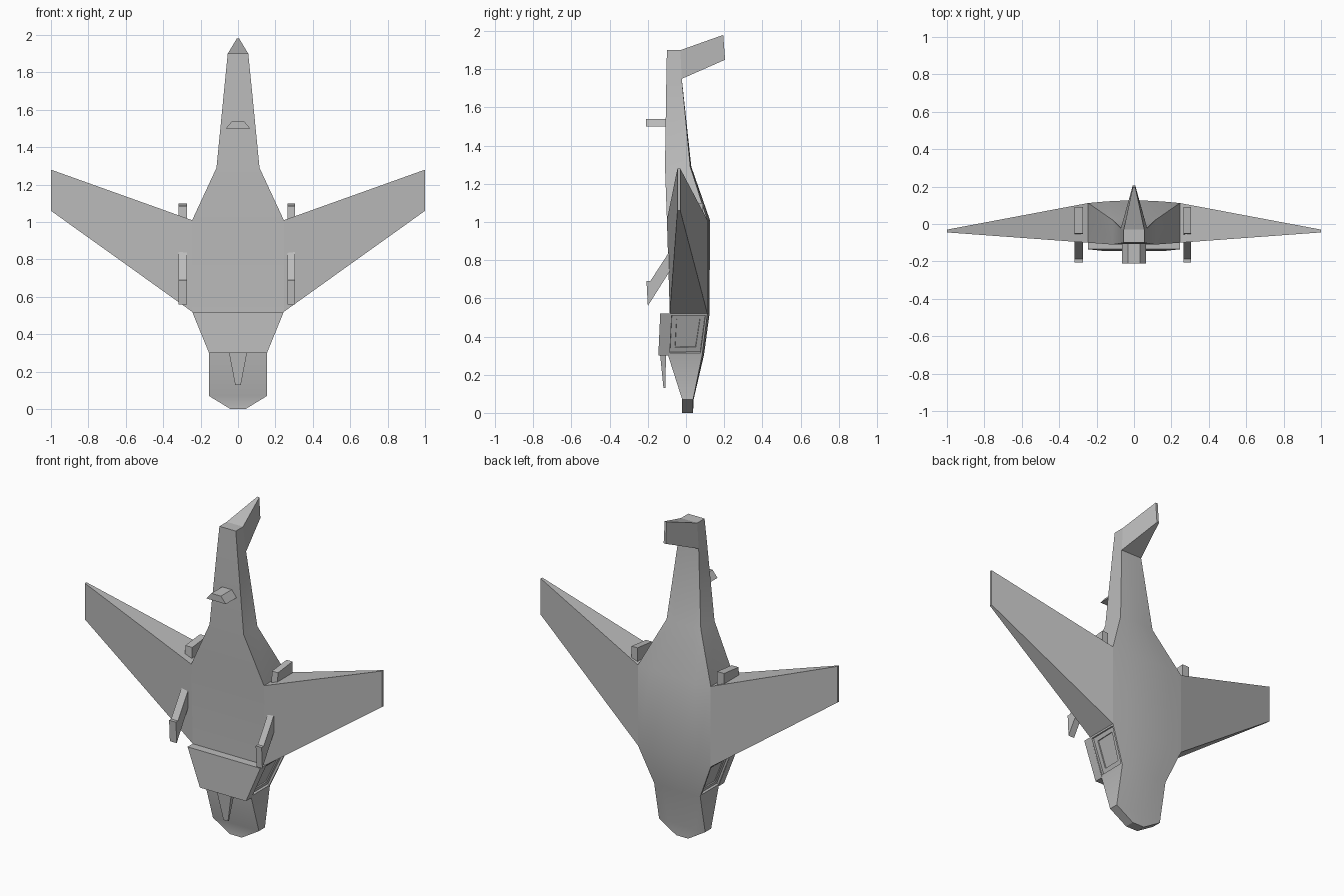
import bpy, bmesh, math

if "Cube" in bpy.data.objects:
    bpy.data.objects.remove(bpy.data.objects["Cube"])

grey = bpy.data.materials.new("plain_grey")
grey.use_nodes = True
grey.diffuse_color = (0.5, 0.5, 0.5, 1)
grey.node_tree.nodes["Principled BSDF"].inputs["Base Color"].default_value = (0.5, 0.5, 0.5, 1)


def loft(name, rings, detail=None, smooth=False):
    """Skin a closed solid through rings of equal point count."""
    bm = bmesh.new()
    loops = [[bm.verts.new(p) for p in ring] for ring in rings]
    n = len(loops[0])
    for a, b in zip(loops, loops[1:]):
        for i in range(n):
            j = (i + 1) % n
            bm.faces.new((a[i], a[j], b[j], b[i]))
    bm.faces.new(loops[0])
    bm.faces.new(loops[-1])
    bmesh.ops.recalc_face_normals(bm, faces=bm.faces)
    if detail:
        detail(bm)
    mesh = bpy.data.meshes.new(name)
    bm.to_mesh(mesh)
    bm.free()
    mesh.materials.append(grey)
    obj = bpy.data.objects.new(name, mesh)
    bpy.context.collection.objects.link(obj)
    if smooth:
        bpy.ops.object.select_all(action='DESELECT')
        bpy.context.view_layer.objects.active = obj
        obj.select_set(True)
        bpy.ops.object.shade_smooth_by_angle(angle=math.radians(28))
    return obj


def side_prism(name, x, width, profile):
    """Extrude a (y, z) profile across x."""
    return loft(name, [[(x + d, y, z) for y, z in profile] for d in (-width / 2, width / 2)])


def section(z, w, front, back, bow):
    """Flat front, gently arched back."""
    arch = [(w * t, back + bow * (1 - t * t), z) for t in (1, 0.6, 0.2, -0.2, -0.6, -1)]
    return [(-w, front, z), (w, front, z)] + arch


def sunken_panels(bm):
    """Two nested recesses on each flank of the forward fuselage."""
    flank = [f for f in bm.faces if 0.32 < f.calc_center_median().z < 0.5
             and abs(f.normal.x) > 0.7]
    for rim, depth in ((0.014, -0.012), (0.035, -0.006)):
        bmesh.ops.inset_individual(bm, faces=flank, thickness=rim)
        bmesh.ops.inset_individual(bm, faces=flank, thickness=0.002, depth=depth)


# Fuselage, from nose to tail: height, half width, front, back, arch
stations = [
    (0.0, 0.04, -0.02, 0.037, 0.0),
    (0.07, 0.155, -0.02, 0.037, 0.003),
    (0.305, 0.155, -0.095, 0.085, 0.01),
    (0.52, 0.245, -0.085, 0.112, 0.012),
    (1.01, 0.245, -0.10, 0.112, 0.014),
    (1.29, 0.115, -0.11, 0.022, 0.006),
    (1.75, 0.07, -0.103, -0.022, 0.0),
    (1.90, 0.055, -0.10, -0.03, 0.0),
]
loft("fuselage", [section(*s) for s in stations], sunken_panels, True)

# Tail fin, tapering to a thin edge
loft("tail_fin", [
    [(-0.07, -0.022, 1.75), (0.07, -0.022, 1.75), (0.055, -0.03, 1.9), (-0.055, -0.03, 1.9)],
    [(-0.007, 0.205, 1.85), (0.007, 0.205, 1.85), (0.007, 0.195, 1.98), (-0.007, 0.195, 1.98)],
])

# Wings, with thick roots and thin tips
for side, s in (("left", 1), ("right", -1)):
    root = [(-0.085, 0.52), (0.112, 0.52), (0.112, 1.01), (-0.10, 1.01)]
    tip = [(-0.045, 1.06), (-0.03, 1.06), (-0.03, 1.28), (-0.045, 1.28)]
    loft(side + "_wing", [[(s * 0.245, y, z) for y, z in root],
                          [(s * 1.0, y, z) for y, z in tip]])

# Pylons below each wing and their ends behind the trailing edge
for side, x, w in (("left", 0.284, 0.04), ("right", -0.296, 0.046)):
    side_prism(side + "_pylon", x, w, [
        (-0.2, 0.56), (-0.207, 0.69), (-0.187, 0.69), (-0.09, 0.84), (-0.06, 0.8), (-0.08, 0.75)])
    side_prism(side + "_pylon_end", x, w, [
        (-0.06, 0.95), (-0.05, 1.085), (0.09, 1.1), (0.09, 0.95)])

# Belly plate and its forward prong
loft("belly_plate", [
    [(-0.155, -0.145, 0.3), (0.155, -0.145, 0.3), (0.155, -0.09, 0.3), (-0.155, -0.09, 0.3)],
    [(-0.245, -0.135, 0.52), (0.245, -0.135, 0.52), (0.245, -0.08, 0.52), (-0.245, -0.08, 0.52)],
])
loft("forward_prong", [
    [(-0.015, -0.118, 0.13), (0.015, -0.118, 0.13), (0.015, -0.108, 0.13), (-0.015, -0.108, 0.13)],
    [(-0.048, -0.135, 0.3), (0.048, -0.135, 0.3), (0.048, -0.105, 0.3), (-0.048, -0.105, 0.3)],
])

# Small wedge on the neck
wedge = [(-0.065, 1.5), (0.065, 1.5), (0.032, 1.54), (-0.032, 1.54)]
loft("neck_wedge", [[(x, y, z) for x, z in wedge] for y in (-0.21, -0.09)])
